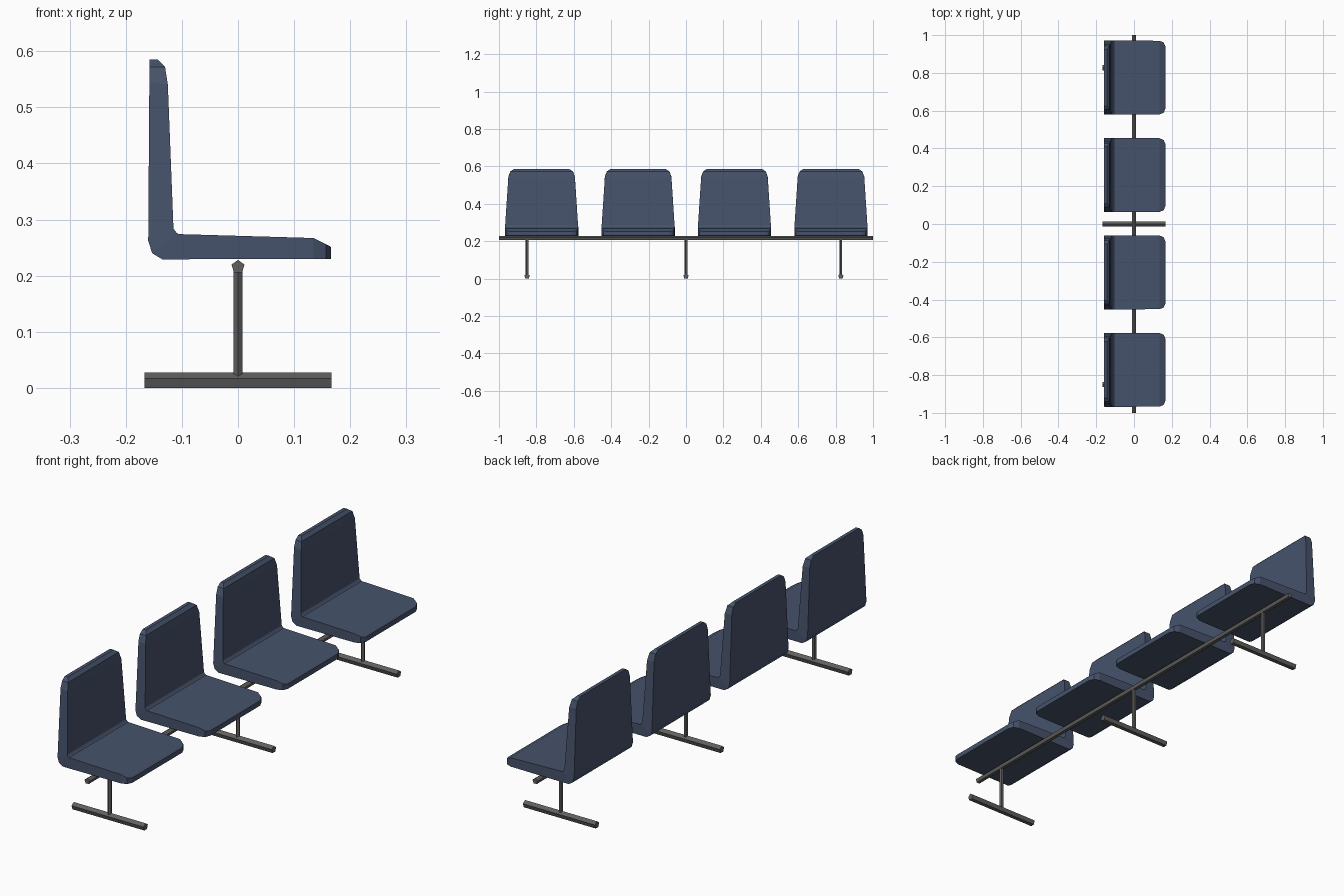
import bpy, bmesh, math
from mathutils import Vector

if "Cube" in bpy.data.objects:
    bpy.data.objects.remove(bpy.data.objects["Cube"])


def material(name, rgb):
    m = bpy.data.materials.new(name)
    m.diffuse_color = (*rgb, 1)
    m.use_nodes = True
    m.node_tree.nodes["Principled BSDF"].inputs["Base Color"].default_value = m.diffuse_color
    return m


BLUE = material("slate blue plastic", (0.062, 0.086, 0.148))
METAL = material("grey metal", (0.118, 0.115, 0.112))


def finish(bm, name, mat):
    bmesh.ops.recalc_face_normals(bm, faces=bm.faces)
    me = bpy.data.meshes.new(name)
    bm.to_mesh(me)
    bm.free()
    me.materials.append(mat)
    ob = bpy.data.objects.new(name, me)
    bpy.context.collection.objects.link(ob)
    return ob


def bar(name, a, b, r, up):
    """Five-sided bar from a to b, with one corner pointing along 'up'."""
    a, b, up = Vector(a), Vector(b), Vector(up)
    side = (b - a).normalized().cross(up)
    bm = bmesh.new()
    rings = []
    for p in (a, b):
        rings.append([bm.verts.new(p + r * (math.cos(t) * up + math.sin(t) * side))
                      for t in (i * math.tau / 5 for i in range(5))])
    for i in range(5):
        j = (i + 1) % 5
        bm.faces.new((rings[0][i], rings[0][j], rings[1][j], rings[1][i]))
    bm.faces.new(rings[0])
    bm.faces.new(rings[1])
    return finish(bm, name, METAL)


# Seat shell stations, front edge to back top:
# inner x, inner z, outer x, outer z, half width
STATIONS = [
    (0.166, 0.251, 0.166, 0.230, 0.165),
    (0.157, 0.256, 0.157, 0.230, 0.186),
    (0.135, 0.267, 0.135, 0.230, 0.195),
    (-0.106, 0.274, -0.135, 0.229, 0.196),
    (-0.110, 0.277, -0.153, 0.240, 0.196),
    (-0.115, 0.284, -0.160, 0.262, 0.195),
    (-0.125, 0.540, -0.158, 0.545, 0.178),
    (-0.130, 0.572, -0.158, 0.572, 0.168),
    (-0.143, 0.585, -0.158, 0.585, 0.150),
]


def seat(name, y):
    bm = bmesh.new()
    rings = []
    for xi, zi, xo, zo, w in STATIONS:
        rings.append([bm.verts.new(p) for p in
                      ((xi, y - w, zi), (xi, y + w, zi), (xo, y + w, zo), (xo, y - w, zo))])
    for r, s in zip(rings, rings[1:]):
        for i in range(4):
            j = (i + 1) % 4
            bm.faces.new((r[i], r[j], s[j], s[i]))
    bm.faces.new(rings[0])
    bm.faces.new(rings[-1])
    return finish(bm, name, BLUE)


# Row of four seats
for k, y in enumerate((-0.772, -0.256, 0.259, 0.775)):
    seat(f"seat_{k + 1}", y)

# Long support beam
bar("beam", (0, -1, 0.2157), (0, 1, 0.2157), 0.0123, (0, 0, 1))

# Three legs with floor bars
for k, y in enumerate((-0.85, 0.0, 0.828)):
    bar(f"leg_{k + 1}", (0, y, 0.018), (0, y, 0.215), 0.0085, (0, -1, 0))
    bar(f"foot_{k + 1}", (-0.167, y, 0.0121), (0.167, y, 0.0121), 0.0149, (0, 0, 1))
